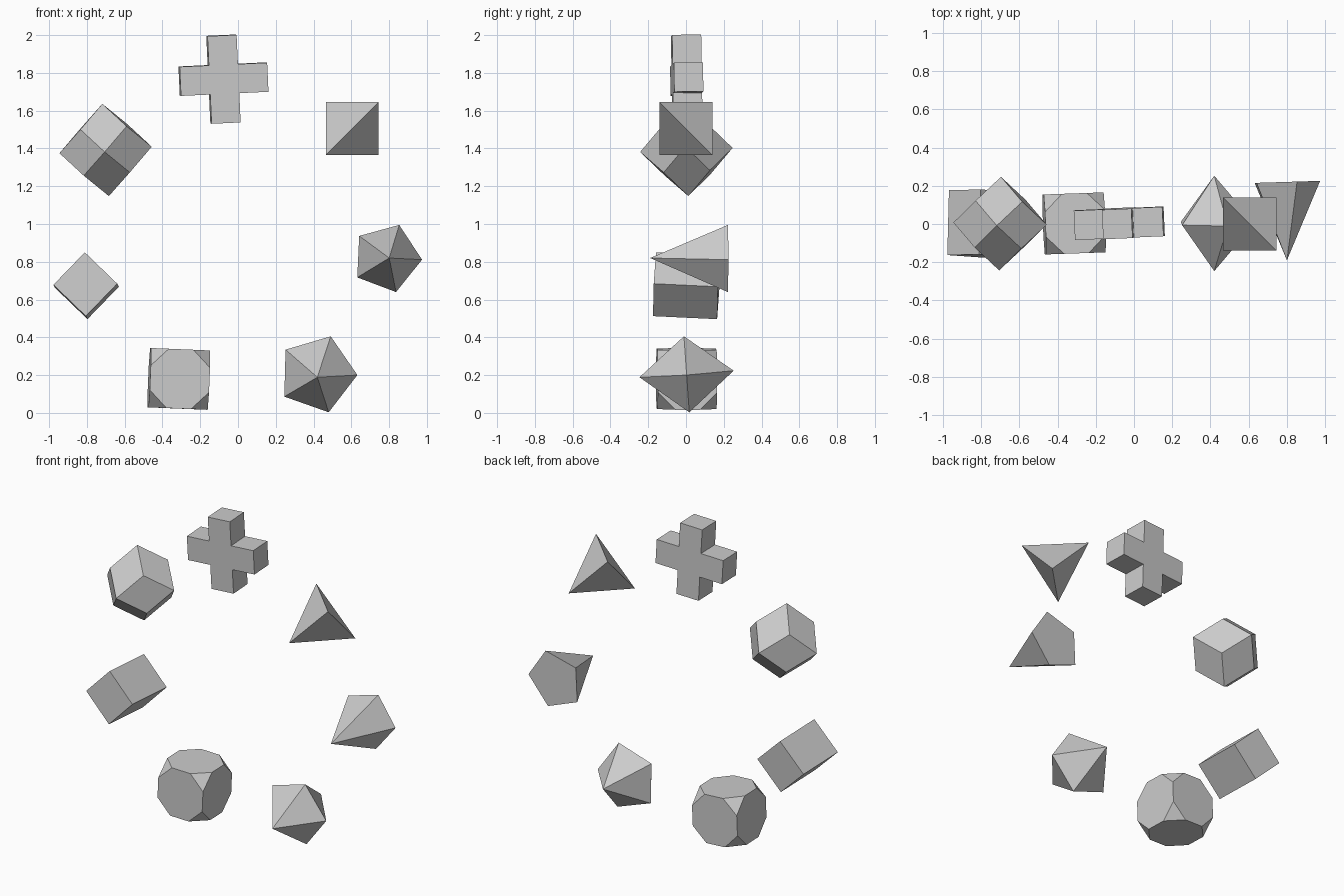
import bpy, bmesh
from math import radians, sin, cos, sqrt
from mathutils import Matrix, Euler

if "Cube" in bpy.data.objects:
    bpy.data.objects.remove(bpy.data.objects["Cube"])

SIGNS = (-1, 1)


def finish(name, bm, loc, rot=(0, 0, 0)):
    """Place the mesh with a small tilt (degrees) and link it as a named object."""
    bmesh.ops.recalc_face_normals(bm, faces=bm.faces)
    e = Euler([radians(a) for a in rot])
    bm.transform(Matrix.Translation(loc) @ e.to_matrix().to_4x4())
    me = bpy.data.meshes.new(name)
    bm.to_mesh(me)
    bm.free()
    ob = bpy.data.objects.new(name, me)
    bpy.context.collection.objects.link(ob)


def hull(name, points, loc, rot=(0, 0, 0)):
    """Convex solid around points, with flat faces merged into single polygons."""
    bm = bmesh.new()
    for p in points:
        bm.verts.new(p)
    bmesh.ops.convex_hull(bm, input=bm.verts)
    bmesh.ops.dissolve_limit(bm, angle_limit=radians(1), verts=bm.verts, edges=bm.edges)
    finish(name, bm, loc, rot)


def ring(n, r, y, start):
    """Regular polygon in the xz plane at depth y."""
    return [(r * cos(radians(start + 360 * i / n)), y,
             r * sin(radians(start + 360 * i / n))) for i in range(n)]


def corners(x, y, z):
    return [(i * x, j * y, k * z) for i in SIGNS for j in SIGNS for k in SIGNS]


# Plus shape: twelve-sided outline extruded in depth
h, L = 0.077, 0.232
quarter = [(h, h), (h, L), (-h, L)]
outline = []
for q in range(4):
    c, s = (1, 0, -1, 0)[q], (0, 1, 0, -1)[q]
    outline += [(c * x - s * z, s * x + c * z) for x, z in quarter]
bm = bmesh.new()
face = bm.faces.new([bm.verts.new((x, -h, z)) for x, z in outline])
ext = bmesh.ops.extrude_face_region(bm, geom=[face], use_keep_orig=True)
bmesh.ops.translate(bm, vec=(0, 2 * h, 0),
                    verts=[v for v in ext["geom"] if isinstance(v, bmesh.types.BMVert)])
finish("plus_solid", bm, (-0.077, 0.004, 1.767), (0.8, -2.7, 2.5))

# Tetrahedron: alternate corners of a cube
t = 0.14
hull("tetrahedron", [(t, -t, t), (-t, -t, -t), (-t, t, t), (t, t, -t)],
     (0.605, 0, 1.505))

# Five-sided pyramid pointing to the front
hull("pentagonal_pyramid", ring(5, 0.187, 0.205, -2.7) + [(0, -0.205, 0)],
     (0.794, 0.015, 0.82), (0, 0, 1.8))

# Five-sided double pyramid
hull("pentagonal_bipyramid", ring(5, 0.212, 0, -1.5) + [(0, -0.25, 0), (0, 0.25, 0)],
     (0.42, 0.003, 0.206), (4, 0, 0))

# Truncated cube
a = 0.157
b = a * (sqrt(2) - 1)
hull("truncated_cube", corners(a, a, b) + corners(a, b, a) + corners(b, a, a),
     (-0.313, 0.003, 0.18), (0, 2.4, 2))

# Square prism standing on an edge
hull("square_prism", ring(4, 0.169, -0.17, 0) + ring(4, 0.169, 0.17, 0),
     (-0.804, 0.003, 0.673), (-2.7, -1, -1.4))

# Rhombic dodecahedron: cube corners plus six axis points
d = 0.245
tips = [(s * d, 0, 0) for s in SIGNS] + [(0, s * d, 0) for s in SIGNS] + [(0, 0, s * d) for s in SIGNS]
hull("rhombic_dodecahedron", corners(d / 2, d / 2, d / 2) + tips,
     (-0.701, 0.002, 1.392), (2.5, -4, -1.3))
